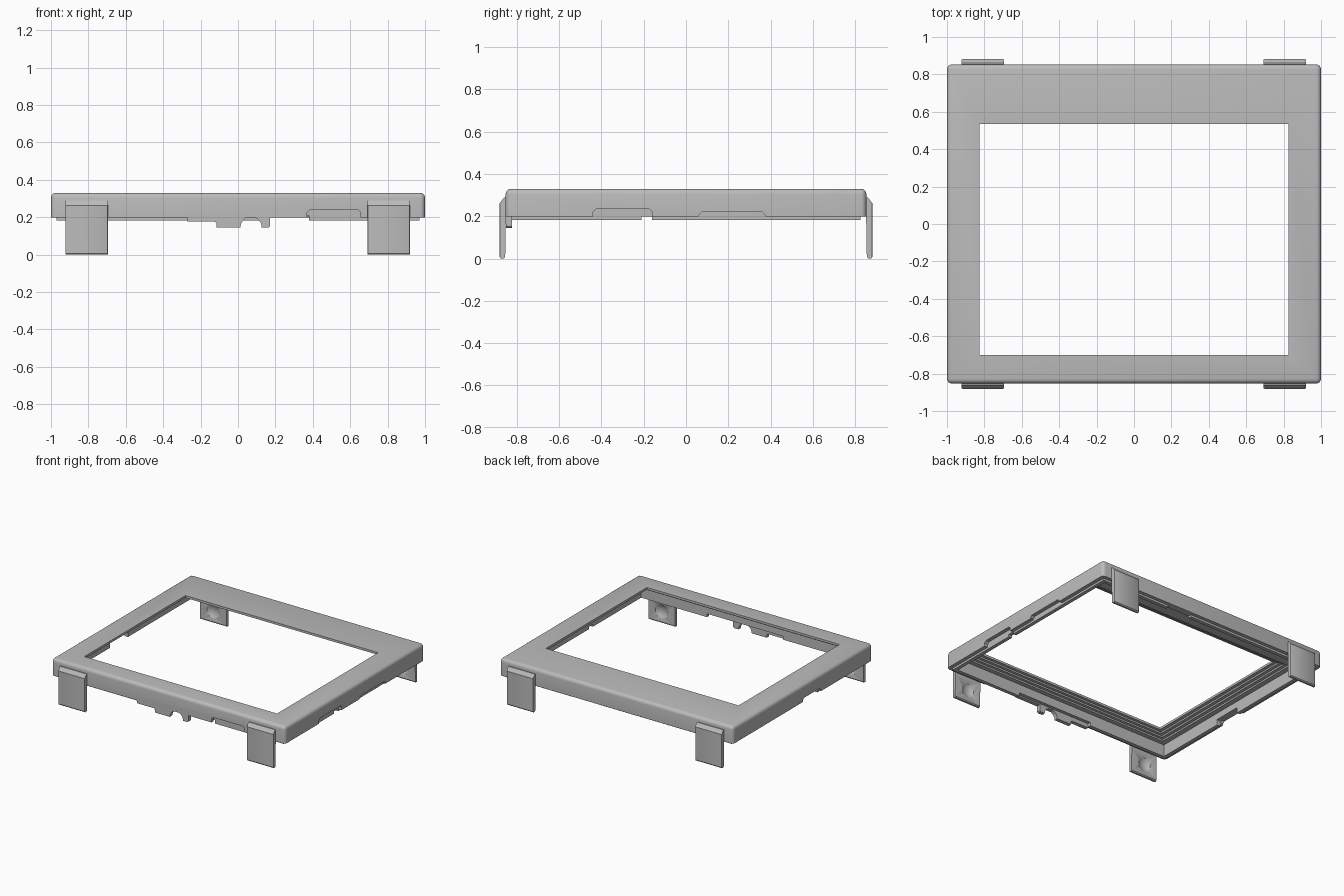
import bpy, bmesh, math
from mathutils import Matrix, Vector

if "Cube" in bpy.data.objects:
    bpy.data.objects.remove(bpy.data.objects["Cube"])

grey = bpy.data.materials.new("plain grey")
grey.use_nodes = True
grey.diffuse_color = (0.5, 0.5, 0.5, 1)
grey.node_tree.nodes["Principled BSDF"].inputs["Base Color"].default_value = (0.5, 0.5, 0.5, 1)


def finish(name, bm):
    bmesh.ops.recalc_face_normals(bm, faces=bm.faces)
    mesh = bpy.data.meshes.new(name)
    bm.to_mesh(mesh)
    bm.free()
    mesh.materials.append(grey)
    ob = bpy.data.objects.new(name, mesh)
    bpy.context.collection.objects.link(ob)
    return ob


def box(name, x, y, z, bevel=0, segments=3, pick=lambda e: True):
    """Box between (min, max) pairs, with chosen edges rounded."""
    bm = bmesh.new()
    centre = Vector(((a + b) / 2 for a, b in (x, y, z)))
    size = [b - a for a, b in (x, y, z)]
    bmesh.ops.create_cube(bm, size=1, matrix=Matrix.Translation(centre) @ Matrix.Diagonal((*size, 1)))
    if bevel:
        edges = [e for e in bm.edges if pick(e)]
        bmesh.ops.bevel(bm, geom=edges, offset=bevel, segments=segments, profile=0.5, affect='EDGES')
    return finish(name, bm)


def prism(name, points, axis, a, b):
    """Extrude a 2D outline along x or y, from a to b."""
    bm = bmesh.new()
    place = (lambda u, z: (a, u, z)) if axis == 'x' else (lambda u, z: (u, a, z))
    face = bm.faces.new([bm.verts.new(place(u, z)) for u, z in points])
    moved = bmesh.ops.extrude_face_region(bm, geom=[face])["geom"]
    vec = (b - a, 0, 0) if axis == 'x' else (0, b - a, 0)
    bmesh.ops.translate(bm, vec=vec, verts=[v for v in moved if isinstance(v, bmesh.types.BMVert)])
    return finish(name, bm)


def cut(ob, cutter):
    cutter.hide_render = True
    mod = ob.modifiers.new("cut", 'BOOLEAN')
    mod.operation, mod.solver, mod.object = 'DIFFERENCE', 'EXACT', cutter
    bpy.context.view_layer.objects.active = ob
    bpy.ops.object.modifier_apply(modifier=mod.name)
    bpy.data.objects.remove(cutter)


def smooth(ob):
    bpy.ops.object.select_all(action='DESELECT')
    ob.select_set(True)
    bpy.context.view_layer.objects.active = ob
    bpy.ops.object.shade_smooth_by_angle(angle=math.radians(35))


def notch(lo, hi, top):
    """Outline of a wall notch with clipped upper corners."""
    c = 0.015
    return [(lo, 0.1), (hi, 0.1), (hi, top - c), (hi - c, top), (lo + c, top), (lo, top - c)]


# Outer frame, rounded on top and at the corners
BASE, TOP = 0.198, 0.33
frame = box("bezel_frame", (-1, 1), (-0.853, 0.853), (BASE, TOP), 0.026, 4,
            lambda e: max(v.co.z for v in e.verts) > 0.3)

# Hollow underside, display opening and stepped rim around it
cut(frame, box("cavity", (-0.97, 0.97), (-0.825, 0.825), (0, 0.275)))
cut(frame, box("opening", (-0.825, 0.825), (-0.70, 0.535), (0, 1)))
for i in range(1, 4):
    m = 0.026 * i
    cut(frame, box("step", (-0.825 - m, 0.825 + m), (-0.70 - 0.8 * m, 0.535 + m),
                   (0, TOP - 0.005 - 0.0125 * i)))

# Notches in the outer walls
cut(frame, prism("notch", notch(0.37, 0.655, 0.24), 'y', -0.9, -0.822))
cut(frame, prism("notch", notch(-0.44, -0.16, 0.235), 'x', 0.968, 1.1))
cut(frame, prism("notch", notch(0.06, 0.375, 0.22), 'x', 0.968, 1.1))
cut(frame, prism("notch", notch(-0.22, 0.0, 0.225), 'x', -1.1, -0.968))
smooth(frame)

# Inner lip reaching just below the walls
lip = box("inner_lip", (-0.971, 0.971), (-0.826, 0.826), (0.182, 0.28))
cut(lip, box("inside", (-0.943, 0.943), (-0.798, 0.798), (0, 1)))
cut(lip, box("gap", (-0.27, 0.38), (-0.9, -0.7), (0, 0.208)))
cut(lip, box("gap", (0.17, 0.38), (0.7, 0.9), (0, 0.2)))
cut(lip, box("gap", (0.9, 1), (-0.21, -0.16), (0, 0.2)))
cut(lip, box("gap", (-1, -0.9), (-0.22, 0.0), (0, 0.225)))

# Hanging front tab with a cable arch
arch = [(0.07 - 0.057 * math.cos(t), 0.145 + 0.057 * math.sin(t))
        for t in (math.pi * k / 12 for k in range(13))]
outline = [(-0.27, 0.21), (-0.27, 0.176), (-0.125, 0.176), (-0.115, 0.168), (-0.115, 0.145)]
outline += arch + [(0.165, 0.145), (0.172, 0.152), (0.172, 0.21)]
smooth(prism("front_tab", outline, 'y', -0.852, -0.823))

# Four clip legs with a sloped top and a round dimple on the inside
for end, side in (("front", -1), ("back", 1)):
    for label, x0 in (("right", -0.923), ("left", 0.692)):
        profile = [(0.852, 0.29), (0.86, 0.29), (0.881, 0.262), (0.881, 0.007),
                   (0.875, 0), (0.861, 0), (0.855, 0.007), (0.852, 0.19)]
        leg = prism(f"{end}_{label}_leg", [(side * y, z) for y, z in profile], 'x', x0, x0 + 0.228)
        bm = bmesh.new()
        bm.from_mesh(leg.data)
        upright = [e for e in bm.edges if abs(e.verts[0].co.x - e.verts[1].co.x) < 0.001
                   and abs(e.verts[0].co.y) > 0.87 and abs(e.verts[1].co.y) > 0.87
                   and e.calc_length() > 0.1]
        bmesh.ops.bevel(bm, geom=upright, offset=0.006, segments=2, profile=0.5, affect='EDGES')
        bm.to_mesh(leg.data)
        bm.free()
        ball = bmesh.new()
        bmesh.ops.create_uvsphere(ball, u_segments=32, v_segments=20, radius=0.09,
                                  matrix=Matrix.Translation((x0 + 0.114, side * 0.782, 0.09)))
        cut(leg, finish("dimple", ball))
        smooth(leg)
